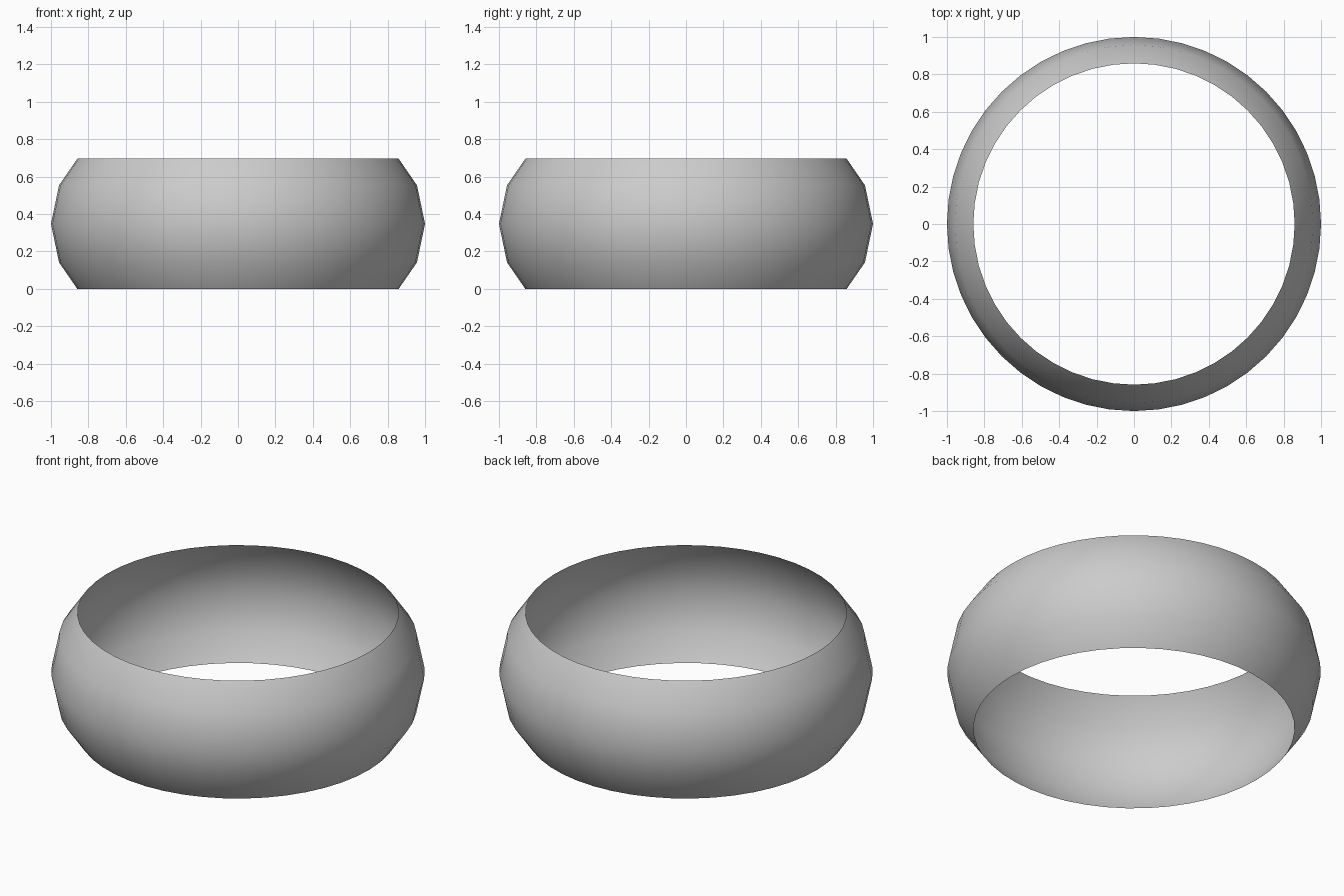
import bpy, bmesh, math

if "Cube" in bpy.data.objects:
    bpy.data.objects.remove(bpy.data.objects["Cube"])

SEGMENTS = 48
# Bulging band profile: (radius, height)
PROFILE = [(0.859, 0.0), (0.957, 0.142), (1.0, 0.348), (0.957, 0.554), (0.859, 0.696)]

# Open single-skin ring, made by sweeping the profile around z
bm = bmesh.new()
rings = []
for r, z in PROFILE:
    rings.append([bm.verts.new((r * math.cos(2 * math.pi * i / SEGMENTS),
                                r * math.sin(2 * math.pi * i / SEGMENTS), z))
                  for i in range(SEGMENTS)])
for low, high in zip(rings, rings[1:]):
    for i in range(SEGMENTS):
        j = (i + 1) % SEGMENTS
        face = bm.faces.new((low[i], low[j], high[j], high[i]))
        face.smooth = True

mesh = bpy.data.meshes.new("ring_band")
bm.to_mesh(mesh)
bm.free()
band = bpy.data.objects.new("ring_band", mesh)
bpy.context.collection.objects.link(band)
